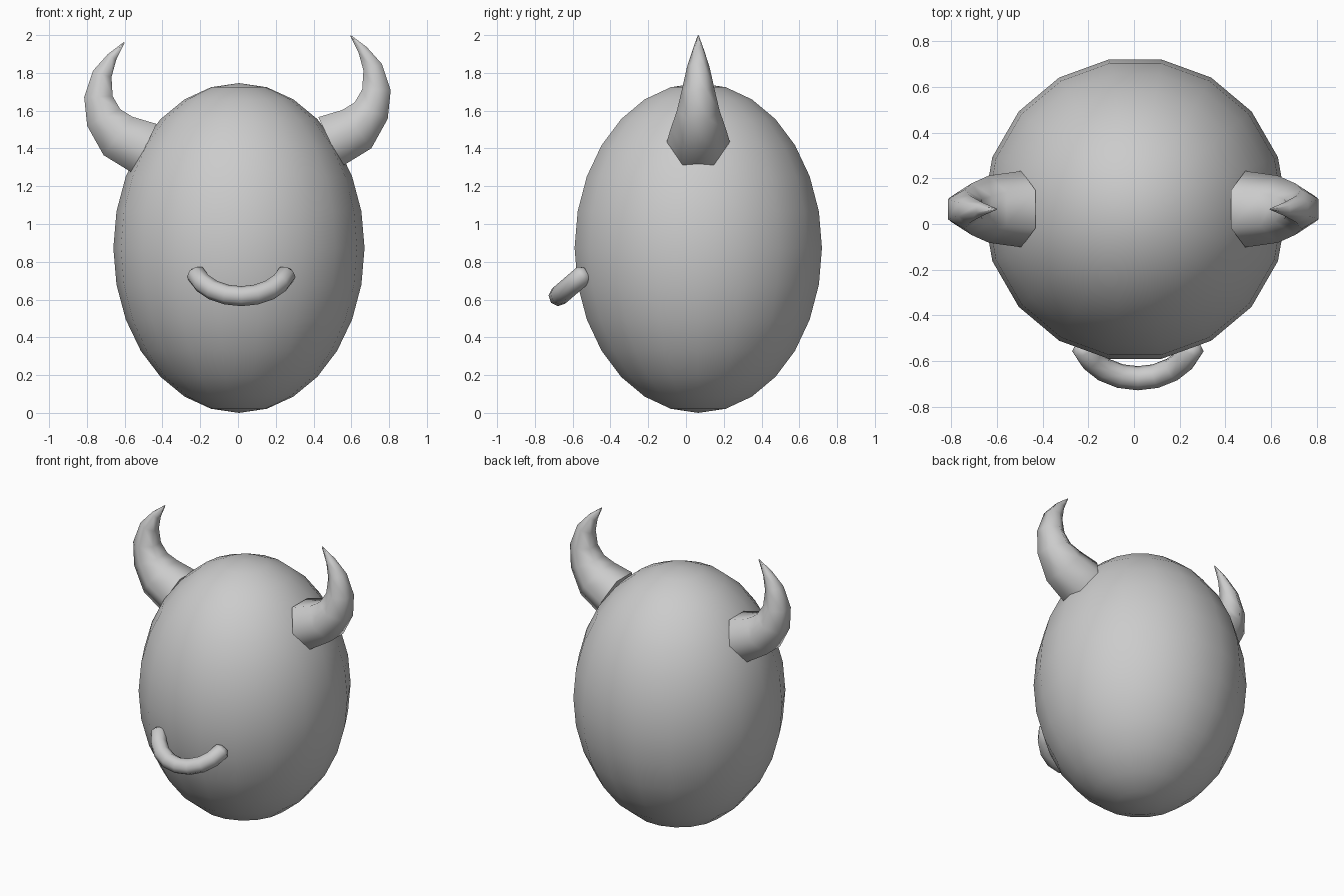
import bpy, bmesh
from math import sin, cos, pi, radians
from mathutils import Vector, Matrix

cube = bpy.data.objects.get("Cube")
if cube:
    bpy.data.objects.remove(cube, do_unlink=True)

GREY = (0.6, 0.6, 0.6, 1)
grey = bpy.data.materials.new("plain_grey")
grey.use_nodes = True
grey.diffuse_color = GREY
grey.node_tree.nodes["Principled BSDF"].inputs["Base Color"].default_value = GREY


def finish(bm, name, angle):
    """Turn a bmesh into a smooth-shaded object."""
    bmesh.ops.recalc_face_normals(bm, faces=bm.faces)
    mesh = bpy.data.meshes.new(name)
    bm.to_mesh(mesh)
    bm.free()
    mesh.materials.append(grey)
    obj = bpy.data.objects.new(name, mesh)
    bpy.context.collection.objects.link(obj)
    bpy.ops.object.select_all(action="DESELECT")
    obj.select_set(True)
    bpy.context.view_layer.objects.active = obj
    bpy.ops.object.shade_smooth_by_angle(angle=radians(angle))
    return obj


def tube(name, path, radii, side, sides, angle):
    """Sweep a polygon along a planar path; side is the plane's normal."""
    bm = bmesh.new()
    rings = []
    for i, (p, r) in enumerate(zip(path, radii)):
        along = (path[min(i + 1, len(path) - 1)] - path[max(i - 1, 0)]).normalized()
        up = side.cross(along)
        rings.append([bm.verts.new(p + r * (side * cos(a) + up * sin(a)))
                      for a in (2 * pi * k / sides for k in range(sides))])
    for a, b in zip(rings, rings[1:]):
        for k in range(sides):
            n = (k + 1) % sides
            bm.faces.new((a[k], a[n], b[n], b[k]))
    bm.faces.new(rings[0])
    bm.faces.new(rings[-1])
    return finish(bm, name, angle)


# Egg-shaped body
bm = bmesh.new()
bmesh.ops.create_uvsphere(bm, u_segments=18, v_segments=14, radius=1)
bmesh.ops.rotate(bm, verts=bm.verts, matrix=Matrix.Rotation(pi / 2, 3, "Z"))
bmesh.ops.scale(bm, verts=bm.verts, vec=(0.665, 0.665, 0.873))
bmesh.ops.translate(bm, verts=bm.verts, vec=(0.005, 0.065, 0.873))
finish(bm, "body", 60)

# Curved six-sided horns: x, z, radius; the right one sits a little lower
HORN = [(0.49, 1.435, 0.167), (0.632, 1.502, 0.147), (0.708, 1.6, 0.113),
        (0.736, 1.71, 0.087), (0.716, 1.83, 0.06), (0.664, 1.92, 0.031),
        (0.599, 1.998, 0.003)]
for name, s, drop in (("left_horn", 1, 0), ("right_horn", -1, 0.036)):
    path = [Vector((s * x - 0.003, 0.065, z - drop)) for x, z, r in HORN]
    tube(name, path, [r for x, z, r in HORN], Vector((0, 1, 0)), 6, 65)

# Smiling mouth: a tilted arc of tube with rounded ends
low = Vector((0, -0.76, -0.65)).normalized()
across = Vector((1, 0, 0))
centre = Vector((0.017, -0.675, 0.618)) - low * 0.25
arc = [-78, -73, -55, -37, -18, 0, 18, 37, 55, 73, 78]
path = [centre + 0.25 * (across * sin(radians(a)) + low * cos(radians(a))) for a in arc]
radii = [0.03] + [0.053] * (len(arc) - 2) + [0.03]
tube("mouth", path, radii, across.cross(low), 8, 70)
